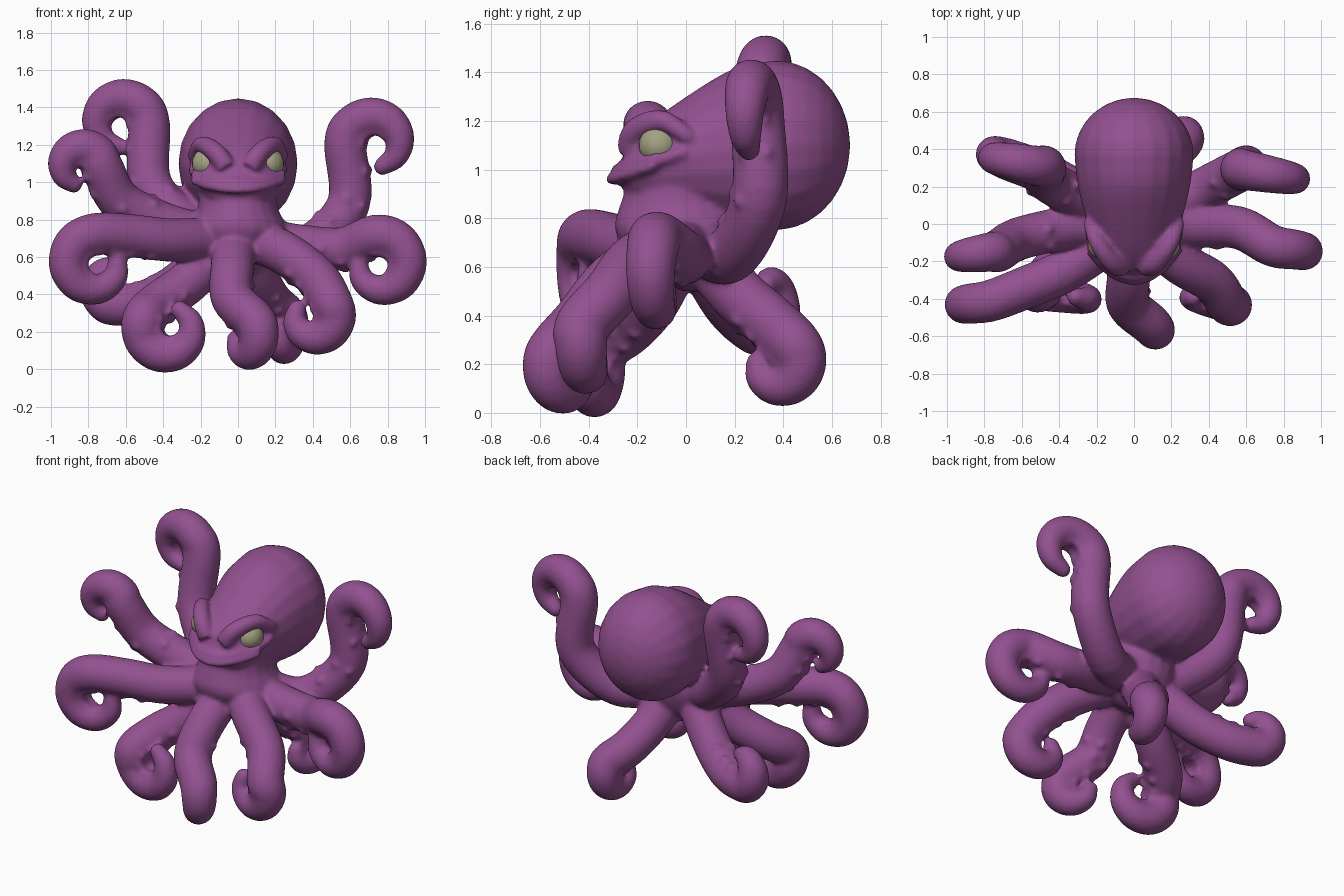
import bpy, bmesh, math
from mathutils import Vector, Matrix

if "Cube" in bpy.data.objects:
    bpy.data.objects.remove(bpy.data.objects["Cube"])


def material(name, rgb):
    m = bpy.data.materials.new(name)
    m.diffuse_color = (*rgb, 1)
    m.use_nodes = True
    m.node_tree.nodes["Principled BSDF"].inputs["Base Color"].default_value = m.diffuse_color
    return m


PURPLE = material("purple skin", (0.29, 0.082, 0.28))
OLIVE = material("olive eye", (0.36, 0.36, 0.22))
SIDES = 20
UP = Vector((0, 0, 1))


def loft(bm, rings):
    """Closed skin through rings given as (centre, axis u, axis v)."""
    loops = []
    for c, u, v in rings:
        angles = [2 * math.pi * i / SIDES for i in range(SIDES)]
        loops.append([bm.verts.new(c + u * math.cos(a) + v * math.sin(a)) for a in angles])
    for a, b in zip(loops, loops[1:]):
        for i in range(SIDES):
            j = (i + 1) % SIDES
            bm.faces.new((a[i], a[j], b[j], b[i]))
    bm.faces.new(loops[0][::-1])
    bm.faces.new(loops[-1])


def spline(keys, steps=6):
    """Catmull-Rom curve through the key points (any dimension)."""
    k = [Vector(p) for p in keys]
    k = [2 * k[0] - k[1]] + k + [2 * k[-1] - k[-2]]
    out = []
    for i in range(1, len(k) - 2):
        a, b, c, d = k[i - 1:i + 3]
        for s in range(steps):
            t = s / steps
            out.append(0.5 * (2 * b + (c - a) * t + (2 * a - 5 * b + 4 * c - d) * t * t
                              + (3 * b - a - 3 * c + d) * t ** 3))
    return out + [k[-2]]


def tube(bm, keys, radius, taper=0.5, heart=None):
    """Tapered round tube with a domed tip; sucker bumps face the heart of the curl."""
    pts = spline(keys)
    n = len(pts) - 1
    rad = [radius * (1 - taper * (i / n) ** 2.5) for i in range(n + 1)]
    tip = (pts[-1] - pts[-2]).normalized()
    end, r = pts[-1], rad[-1]
    if heart:
        for i in range(9, n - 14, 3):
            t = (pts[i + 1] - pts[i - 1]).normalized()
            d = heart - pts[i]
            d = (d - t * d.dot(t)).normalized()
            for s in (-0.4, 0.4):
                pos = pts[i] + (d * 0.8 + t.cross(d) * s) * rad[i]
                bmesh.ops.create_icosphere(bm, subdivisions=2, radius=rad[i] * 0.27,
                                           matrix=Matrix.Translation(pos))
    for a in (25, 50, 70, 85):
        pts.append(end + tip * r * math.sin(math.radians(a)))
        rad.append(r * math.cos(math.radians(a)))
    rings, u = [], None
    for i, p in enumerate(pts):
        t = (pts[min(i + 1, len(pts) - 1)] - pts[max(i - 1, 0)]).normalized()
        u = t.orthogonal() if u is None else u - t * u.dot(t)
        u.normalize()
        rings.append((p, u * rad[i], t.cross(u) * rad[i]))
    loft(bm, rings)


def tentacle(bm, arm, centre, radius, azimuth, start, sweep):
    """Arm from the hub through its points, ending in a tightening upright spiral."""
    az, c = math.radians(azimuth), Vector(centre)
    h = Vector((math.cos(az), math.sin(az), 0))
    keys = [(arm[0][0] * 0.25, arm[0][1] * 0.25, .7)] + list(arm)
    for i in range(7):
        a = math.radians(start + sweep * i / 6)
        keys.append(c + (h * math.cos(a) + UP * math.sin(a)) * radius * (1 - 0.2 * i / 6))
    tube(bm, keys, .117, .58, c)


bm = bmesh.new()

# Bulbous head: sections along y as (y, centre z, half width, half height), then a dome
head = spline([(-.27, .985, .07, .05), (-.2, 1.005, .185, .145), (0, 1.055, .25, .245),
               (.2, 1.09, .3, .328), (.37, 1.1, .32, .35)], 4)
for i in range(1, 8):
    a = math.radians(i * 12.5)
    head.append((.37 + .305 * math.sin(a), 1.1, .32 * math.cos(a), .35 * math.cos(a)))
loft(bm, [(Vector((0, y, z)), UP * h, Vector((w, 0, 0))) for y, z, w, h in head])

# Neck and body: sections along z as (z, centre y, half width, half depth)
body = spline([(.5, .05, .07, .07), (.61, .01, .2, .2), (.74, -.02, .265, .27),
               (.86, -.02, .215, .25), (1, 0, .21, .21)], 4)
loft(bm, [(Vector((0, y, z)), Vector((w, 0, 0)), Vector((0, d, 0))) for z, y, w, d in body])

# Brows and lower lids
for s in (-1, 1):
    tube(bm, [(s * .06, -.235, 1.075), (s * .12, -.205, 1.16), (s * .195, -.1, 1.2),
              (s * .24, .005, 1.14)], .054, .4)
    tube(bm, [(s * .1, -.22, 1.03), (s * .21, -.15, 1.03), (s * .245, -.01, 1.07)], .028, .2)

# Grinning lips
for z, out, r in ((.96, .02, .024), (1.0, 0, .022)):
    tube(bm, [(x * .08, -.285 - out + .018 * x * x, z + .0055 * x * x)
              for x in range(-3, 4)], r, .1)

# Tentacles: two arm points, then curl centre, radius, azimuth, start angle and sweep
for spec in (
    # left side, from raised back to low front
    (((-.3, .14, .8), (-.47, .24, 1.0)), (-.625, .33, 1.31), .152, 170, 180, -265),
    (((-.35, -.02, .76), (-.62, -.08, .89)), (-.84, -.16, 1.075), .118, 188, 180, -245),
    (((-.35, -.24, .69), (-.58, -.34, .715)), (-.765, -.41, .565), .158, 188, 90, -285),
    (((-.3, .17, .47), (-.5, .28, .36)), (-.66, .34, .45), .105, 160, -90, 200),
    (((-.25, -.13, .48), (-.43, -.24, .35)), (-.37, -.38, .215), .15, 170, 20, -260),
    # front middle
    (((-.03, -.3, .54), (-.03, -.43, .38)), (.045, -.49, .175), .11, -48, 60, -230),
    # right side, from low front to raised back
    (((.25, -.21, .62), (.42, -.31, .49)), (.405, -.41, .28), .125, -10, 40, -245),
    (((.32, -.01, .66), (.56, -.02, .645)), (.765, -.12, .56), .158, -10, 100, -285),
    (((.36, .18, .65), (.59, .3, .88)), (.73, .265, 1.205), .16, -10, 180, -250),
    # back
    (((.1, .2, .5), (.17, .35, .37)), (.24, .375, .205), .105, 75, 50, -230),
):
    tentacle(bm, *spec)

# Fuse all skin parts into one smoothly blended surface
bmesh.ops.recalc_face_normals(bm, faces=bm.faces)
mesh = bpy.data.meshes.new("octopus_body")
bm.to_mesh(mesh)
bm.free()
mesh.materials.append(PURPLE)
skin = bpy.data.objects.new("octopus_body", mesh)
bpy.context.collection.objects.link(skin)
remesh = skin.modifiers.new("fuse", 'REMESH')
remesh.mode = 'VOXEL'
remesh.voxel_size = 0.013
remesh.use_smooth_shade = True
blend = skin.modifiers.new("blend", 'SMOOTH')
blend.factor = 0.5
blend.iterations = 9

# Eyes
for s, side in ((-1, "left"), (1, "right")):
    bpy.ops.mesh.primitive_uv_sphere_add(segments=24, ring_count=16, radius=.084,
                                         location=(s * .162, -.11, 1.1))
    eye = bpy.context.object
    eye.name = side + "_eye"
    eye.data.materials.append(OLIVE)
    bpy.ops.object.shade_smooth()
